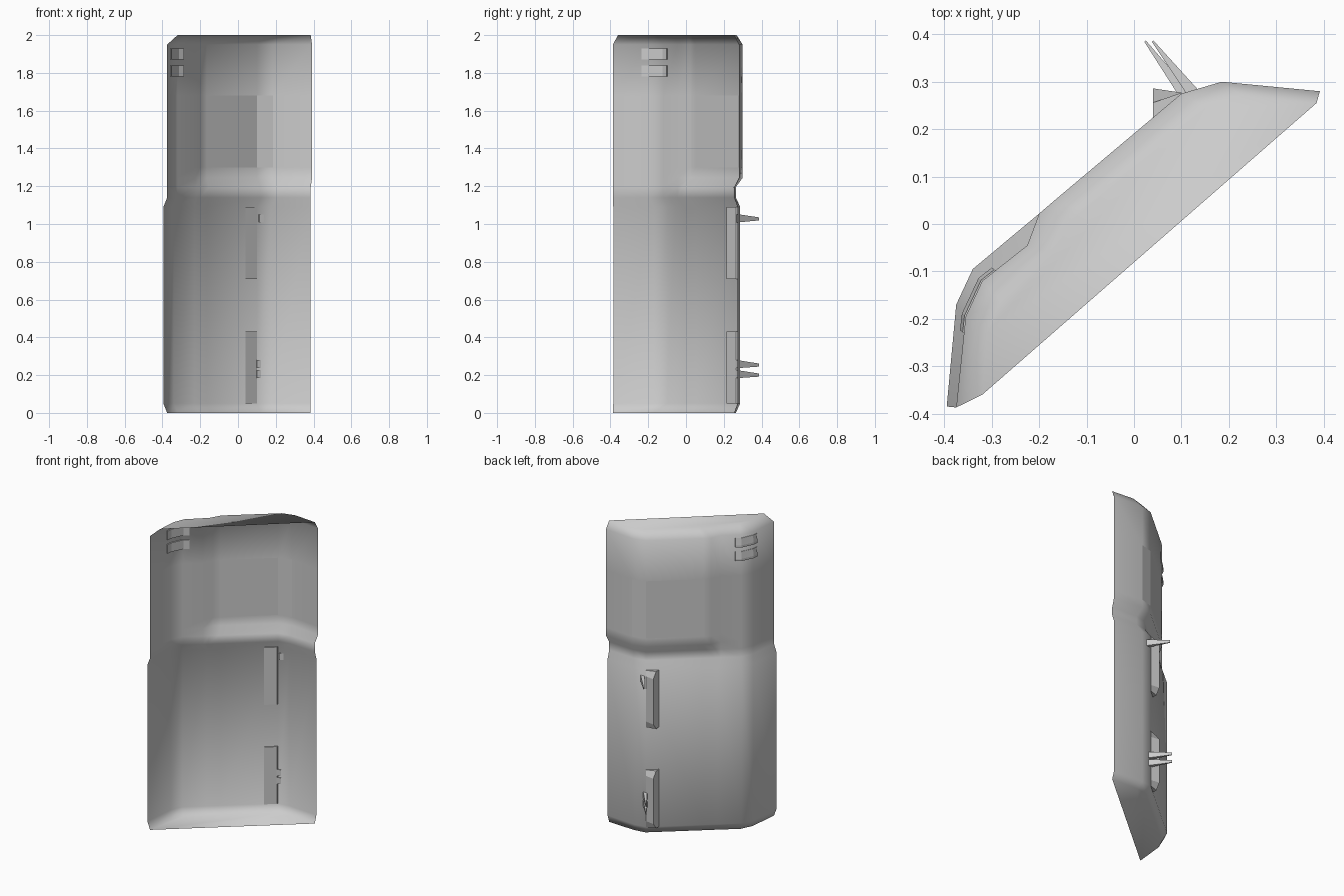
import bpy, bmesh
from mathutils import Vector

if "Cube" in bpy.data.objects:
    bpy.data.objects.remove(bpy.data.objects["Cube"])


def make_object(name, verts, faces, smooth=False):
    mesh = bpy.data.meshes.new(name)
    mesh.from_pydata(verts, [], faces)
    bm = bmesh.new()
    bm.from_mesh(mesh)
    bmesh.ops.recalc_face_normals(bm, faces=bm.faces)
    for f in bm.faces:
        f.smooth = smooth
    bm.to_mesh(mesh)
    bm.free()
    obj = bpy.data.objects.new(name, mesh)
    bpy.context.collection.objects.link(obj)
    return obj


def loft(rings):
    """Closed solid through equally long vertex rings, capped at both ends."""
    n = len(rings[0])
    verts = [v for r in rings for v in r]
    faces = [(k * n + i, k * n + (i + 1) % n, (k + 1) * n + (i + 1) % n, (k + 1) * n + i)
             for k in range(len(rings) - 1) for i in range(n)]
    faces += [tuple(range(n))[::-1], tuple(range(len(verts) - n, len(verts)))]
    return verts, faces


# Plan sections of the open door skin, from the left rim to the right rim
lower = [(-.395, -.385), (-.375, -.17), (-.34, -.095), (-.23, -.003), (-.20, .022),
         (-.165, .052), (.10, .275), (.175, .287), (.385, .272)]
groove = [(-.375, -.387), (-.355, -.195), (-.32, -.12), (-.225, -.045), (-.20, -.022),
          (-.155, .016), (.12, .248), (.20, .264), (.385, .255)]
upper = groove[:4] + [(-.20, .022), (-.165, .052), (.10, .275), (.185, .30), (.392, .28)]
roof = [(-.32, -.36), (-.31, -.23), (-.28, -.16), (-.17, -.06), (-.13, .01),
        (-.11, .027), (.15, .245), (.23, .268), (.385, .255)]
floor = [(-.375, -.387)] + [(x + .02, y - .023) for x, y in lower[1:-1]] + [(.385, .255)]

# Door skin: lofted rows with a floor flange and a roof flange, open at the chord side
rows = [(0, floor), (.05, lower), (1.09, lower), (1.14, groove), (1.195, groove),
        (1.245, upper), (1.30, upper), (1.68, upper), (1.95, upper), (2.0, roof)]
n = len(lower)
verts = [(x, y, z) for z, sec in rows for x, y in sec]
faces, window = [], []
for r in range(len(rows) - 1):
    for c in range(n - 1):
        quad = (r * n + c, r * n + c + 1, (r + 1) * n + c + 1, (r + 1) * n + c)
        (window if r == 6 and c in (5, 6) else faces).append(quad)
top = (len(rows) - 1) * n
faces += [tuple(range(n))[::-1], tuple(range(top, top + n))]
make_object("door_skin", verts, faces, smooth=True)

# Window pane: flat faces filling the opening
used = sorted({i for f in window for i in f})
make_object("window_pane", [verts[i] for i in used],
            [tuple(used.index(i) for i in f) for f in window])

# Hinge wedges, slightly piercing the skin
for name, z0, z1 in (("lower_hinge", .05, .43), ("upper_hinge", .71, 1.09)):
    rings = []
    for z, d in ((z0, .03), (z0 + .04, .0), (z1 - .04, .0), (z1, .03)):
        rings.append([(.04, .286 - d, z), (.04, .215, z), (.10, .266, z), (.10, .277, z)])
    make_object(name, *loft(rings))

# Tapered hinge pins, pointing away from the outer face
for i, (x, y, tip, z, zt) in enumerate(((.10, .262, .022, .205, .200),
                                        (.10, .262, .022, .258, .253),
                                        (.115, .268, .038, 1.03, 1.027))):
    base = [(x, y, z - .021), (x + .023, y + .012, z - .021),
            (x + .023, y + .012, z + .021), (x, y, z + .021)]
    end = [(tip, .384, zt - .008), (tip + .003, .387, zt - .008),
           (tip + .003, .387, zt + .008), (tip, .384, zt + .008)]
    make_object(f"hinge_pin_{i + 1}", *loft([base, end]))

# Slanted vent slats wrapped round the column corner
path = [(-.359, -.23), (-.355, -.195), (-.32, -.12), (-.292, -.098)]
out = Vector((-.80, .60))
for i, z in enumerate((1.78, 1.87)):
    rings = []
    for x, y in path:
        p = Vector((x, y))
        ring = [(-.008, z), (.010, z), (.010, z + .015), (.003, z + .06), (-.008, z + .06)]
        rings.append([((p + out * d).x, (p + out * d).y, h) for d, h in ring])
    slat = make_object(f"vent_slat_{i + 1}", *loft(rings))
